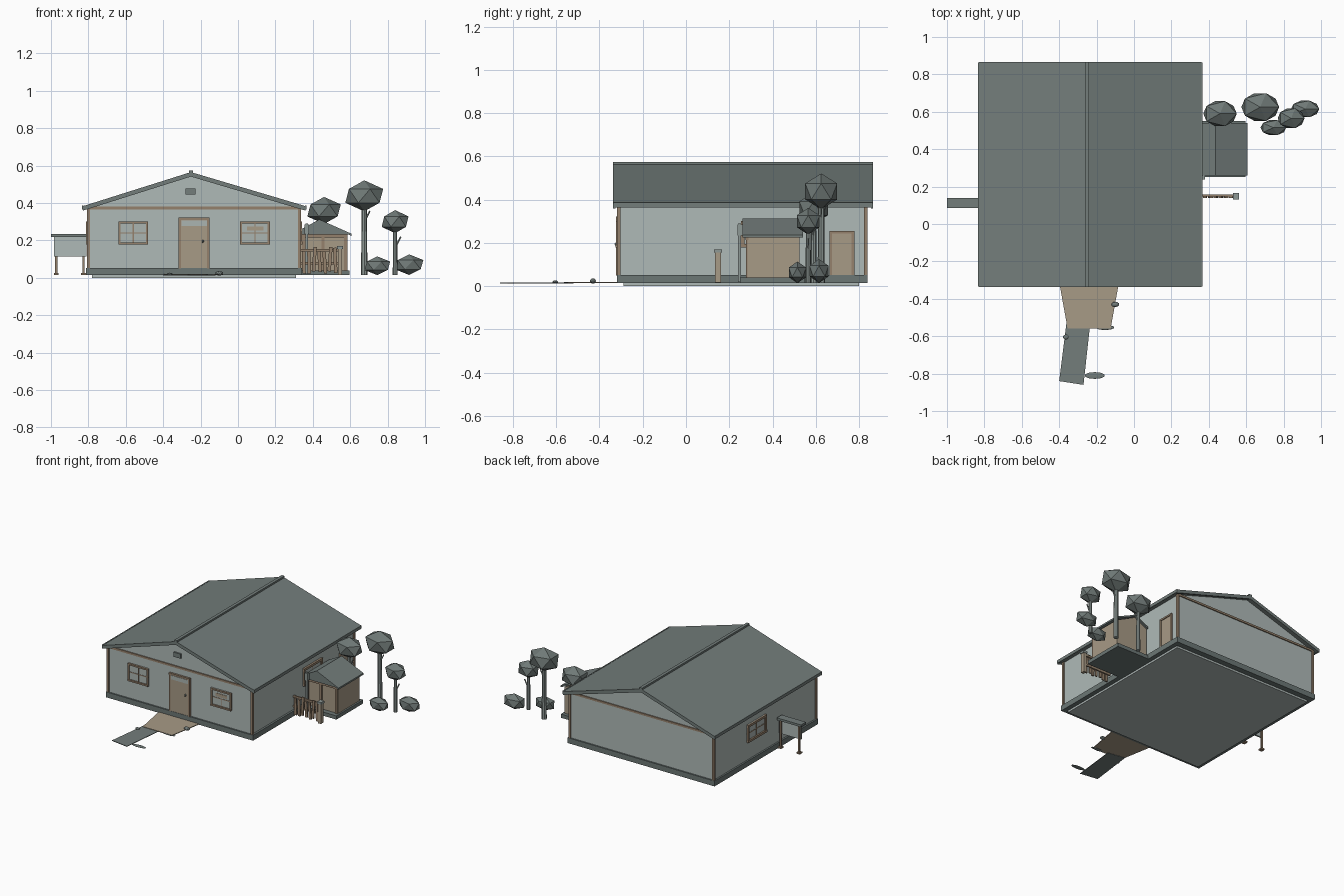
import bpy, bmesh, math, random
from mathutils import Vector, Matrix

random.seed(4)
cube = bpy.data.objects.get("Cube")
if cube:
    bpy.data.objects.remove(cube, do_unlink=True)


def material(name, rgb):
    m = bpy.data.materials.new(name)
    m.use_nodes = True
    col = (*rgb, 1)
    m.diffuse_color = col
    m.node_tree.nodes["Principled BSDF"].inputs["Base Color"].default_value = col
    return m


WALL = material("pale wall", (0.43, 0.49, 0.475))
ROOF = material("slate", (0.172, 0.206, 0.198))
STONE = material("foundation grey", (0.15, 0.184, 0.178))
LEAF = material("leaf grey", (0.16, 0.192, 0.184))
BARK = material("bark grey", (0.27, 0.315, 0.30))
TAN = material("tan boards", (0.39, 0.325, 0.24))
TRIM = material("brown trim", (0.30, 0.22, 0.15))
GLASS = material("window glass", (0.41, 0.46, 0.44))


def finish(name, bm, mat):
    bmesh.ops.recalc_face_normals(bm, faces=bm.faces)
    me = bpy.data.meshes.new(name)
    bm.to_mesh(me)
    bm.free()
    me.materials.append(mat)
    ob = bpy.data.objects.new(name, me)
    bpy.context.collection.objects.link(ob)
    return ob


def box(name, x, y, z, mat, tilt=0):
    bm = bmesh.new()
    bmesh.ops.create_cube(bm, size=1)
    mid = Vector([(r[0] + r[1]) / 2 for r in (x, y, z)])
    size = [abs(r[1] - r[0]) for r in (x, y, z)]
    bm.transform(Matrix.Translation(mid) @ Matrix.Rotation(tilt, 4, 'Y') @ Matrix.Diagonal((*size, 1)))
    return finish(name, bm, mat)


def extrude(name, points, offset, mat):
    bm = bmesh.new()
    face = bm.faces.new([bm.verts.new(p) for p in points])
    out = bmesh.ops.extrude_face_region(bm, geom=[face])
    verts = [v for v in out["geom"] if isinstance(v, bmesh.types.BMVert)]
    bmesh.ops.translate(bm, verts=verts, vec=offset)
    return finish(name, bm, mat)


def prism(name, profile, y0, y1, mat):
    return extrude(name, [(x, y0, z) for x, z in profile], (0, y1 - y0, 0), mat)


def slab(name, outline, z0, z1, mat):
    return extrude(name, [(x, y, z0) for x, y in outline], (0, 0, z1 - z0), mat)


def blob(name, centre, radii, mat, detail=1):
    bm = bmesh.new()
    bmesh.ops.create_icosphere(bm, subdivisions=detail, radius=1)
    bm.transform(Matrix.Translation(centre) @ Matrix.Diagonal((*radii, 1)))
    return finish(name, bm, mat)


def rod(name, a, b, radius, mat):
    a, b = Vector(a), Vector(b)
    bm = bmesh.new()
    bmesh.ops.create_cone(bm, cap_ends=True, segments=8, radius1=radius,
                          radius2=radius * 0.8, depth=(b - a).length)
    turn = (b - a).to_track_quat('Z', 'Y').to_matrix().to_4x4()
    bm.transform(Matrix.Translation((a + b) / 2) @ turn)
    return finish(name, bm, mat)


def on_wall(name, side, plane, along, z, depth, mat):
    """Plate on a wall: side is 'front', 'right' or 'left'."""
    out = (plane, plane + (depth if side == 'right' else -depth))
    if side == 'front':
        return box(name, along, out, z, mat)
    return box(name, out, along, z, mat)


def surround(name, side, plane, along, z, w=0.012, sill=True):
    (a, b), (lo, hi) = along, z
    on_wall(name + "_jamb_a", side, plane, (a, a + w), z, 0.013, TRIM)
    on_wall(name + "_jamb_b", side, plane, (b - w, b), z, 0.013, TRIM)
    on_wall(name + "_head", side, plane, (a, b), (hi - w, hi), 0.014, TRIM)
    if sill:
        on_wall(name + "_sill", side, plane, (a, b), (lo, lo + w), 0.016, TRIM)


def window(name, side, plane, mid, half, w):
    a, b, lo, hi = mid - half, mid + half, 0.178, 0.302
    on_wall(name + "_glass", side, plane, (a, b), (lo, hi), 0.005, GLASS)
    surround(name, side, plane, (a, b), (lo, hi), w)
    on_wall(name + "_mullion", side, plane, (mid - .003, mid + .003), (lo, hi), 0.007, TRIM)
    on_wall(name + "_crossbar", side, plane, (a, b), (0.237, 0.243), 0.007, TRIM)


def gable_roof(name, left, ridge, right, thick, y0, y1):
    for label, eave in (("left", left), ("right", right)):
        prism(f"{name}_{label}", [eave, ridge, (ridge[0], ridge[1] - thick),
                                  (eave[0], eave[1] - thick)], y0, y1, ROOF)


# House body
L, R, F, B = -0.80, 0.328, -0.31, 0.83
box("ground_slab", (-0.78, 0.31), (-0.29, 0.80), (0, 0.016), WALL)
box("foundation", (-0.812, 0.342), (-0.32, 0.84), (0.014, 0.052), STONE)
prism("house_walls", [(L, .05), (R, .05), (R, .372), (-.252, .55), (L, .372)], F, B, WALL)
for x in (L, R):
    for y in (F, B):
        box("corner_trim", (x - .008, x + .008), (y - .008, y + .008), (.05, .375), TRIM)
for y in (F, B):
    box("gable_trim", (L, R), (y - .007, y + .007), (.366, .38), TRIM)

# House roof with edge boards and ridge cap
left, ridge, right = (-.829, .383), (-.252, .565), (.361, .383)
gable_roof("house_roof", left, ridge, right, 0.018, -.33, .86)
for y0, y1 in ((-.337, -.327), (.855, .865)):
    gable_roof("barge_board", left, ridge, right, 0.024, y0, y1)
box("ridge_cap", (-.263, -.241), (-.337, .865), (.553, .574), ROOF)
for x in (left[0], right[0]):
    box("eave_board", (x - .004, x + .004), (-.335, .863), (.364, .386), ROOF)

# Windows, doors and vent
window("front_window_left", 'front', F, 0.09, .08, .011)
window("front_window_right", 'front', F, -0.56, .08, .011)
on_wall("window_blind", 'front', F, (.048, .136), (.252, .274), .008, TAN)
window("side_window_right", 'left', L, 0.36, .105, .016)
window("side_window_left", 'right', R, 0.36, .105, .016)
on_wall("front_door", 'front', F, (-.315, -.155), (.05, .315), .008, TAN)
on_wall("door_light", 'front', F, (-.303, -.167), (.278, .306), .010, GLASS)
surround("front_door", 'front', F, (-.317, -.153), (.05, .322), sill=False)
blob("door_knob", (-.188, F - .012, .195), (.006, .008, .008), STONE, 2)
on_wall("side_door", 'right', R, (.665, .776), (.05, .25), .008, TAN)
surround("side_door", 'right', R, (.663, .778), (.05, .255), sill=False)
on_wall("gable_vent", 'front', F, (-.282, -.226), (.444, .476), .012, ROOF)

# Front path and stones
slab("porch_path", [(-.4, -.31), (-.08, -.31), (-.125, -.56), (-.355, -.56)], .015, .02, TAN)
slab("lower_path", [(-.36, -.52), (-.235, -.54), (-.27, -.86), (-.4, -.84)], .013, .017, ROOF)
for centre, radii in [((-.1, -.43, .024), (.022, .014, .012)),
                      ((-.155, -.553, .016), (.05, .014, .004)),
                      ((-.365, -.604, .02), (.016, .013, .007)),
                      ((-.21, -.81, .015), (.055, .018, .003))]:
    blob("path_stone", centre, radii, ROOF, 2)

# Notice board beside the house
box("board_panel", (-.983, -.81), (.102, .114), (.115, .217), WALL)
box("board_cap", (-1.0, -.81), (.085, .14), (.217, .233), ROOF)
for x in (-.972, -.826):
    box("board_post", (x - .006, x + .006), (.112, .124), (.02, .218), TRIM)
    box("board_foot", (x - .013, x + .013), (.103, .133), (.016, .026), TRIM)

# Garden shed with a dark front gable
box("shed_base", (.33, .597), (.25, .55), (.014, .04), STONE)
prism("shed_walls", [(.335, .035), (.585, .035), (.585, .225), (.435, .298), (.335, .247)],
      .285, .525, TAN)
gable_roof("shed_roof", (.335, .258), (.435, .312), (.606, .236), .012, .26, .54)
prism("shed_gable", [(.335, .232), (.592, .232), (.435, .304), (.335, .25)], .265, .286, ROOF)
for x in (.35, .455, .575):
    box("shed_front_batten", (x - .008, x + .008), (.277, .29), (.035, .225), TRIM)
box("shed_lintel", (.335, .585), (.276, .29), (.214, .232), TRIM)
box("shed_pole", (.36, .374), (.24, .254), (.02, .29), BARK)
box("shed_lamp", (.355, .379), (.237, .26), (.235, .285), BARK)

# Picket fence
for z in (.07, .14):
    box("fence_rail", (.33, .55), (.147, .157), (z, z + .014), TRIM)
for i in range(7):
    x = .352 + i * .028
    top = .155 + random.uniform(-.02, .012)
    box("fence_picket", (x - .009, x + .009), (.138, .147),
        (.022 + random.uniform(0, .015), top), TRIM, random.uniform(-.12, .12))
box("fence_post", (.535, .556), (.134, .162), (.016, .155), TAN)
box("fence_post_cap", (.53, .561), (.13, .166), (.155, .17), BARK)

# Trees and bushes
for x, y, z, r, h, trunk in [(.46, .59, .36, (.1, .078), .072, .014),
                             (.675, .625, .438, (.113, .087), .083, .017),
                             (.84, .565, .3, (.08, .062), .062, .013)]:
    blob("tree_crown", (x, y, z), (*r, h), LEAF)
    rod("tree_trunk", (x, y, .015), (x, y, z), trunk, BARK)
    rod("tree_twig", (x, y, z - .14), (x + .03, y, z - .08), .005, BARK)
blob("bush_near", (.745, .515, .064), (.077, .047, .05), LEAF)
blob("bush_far", (.915, .615, .07), (.085, .052, .055), LEAF)
